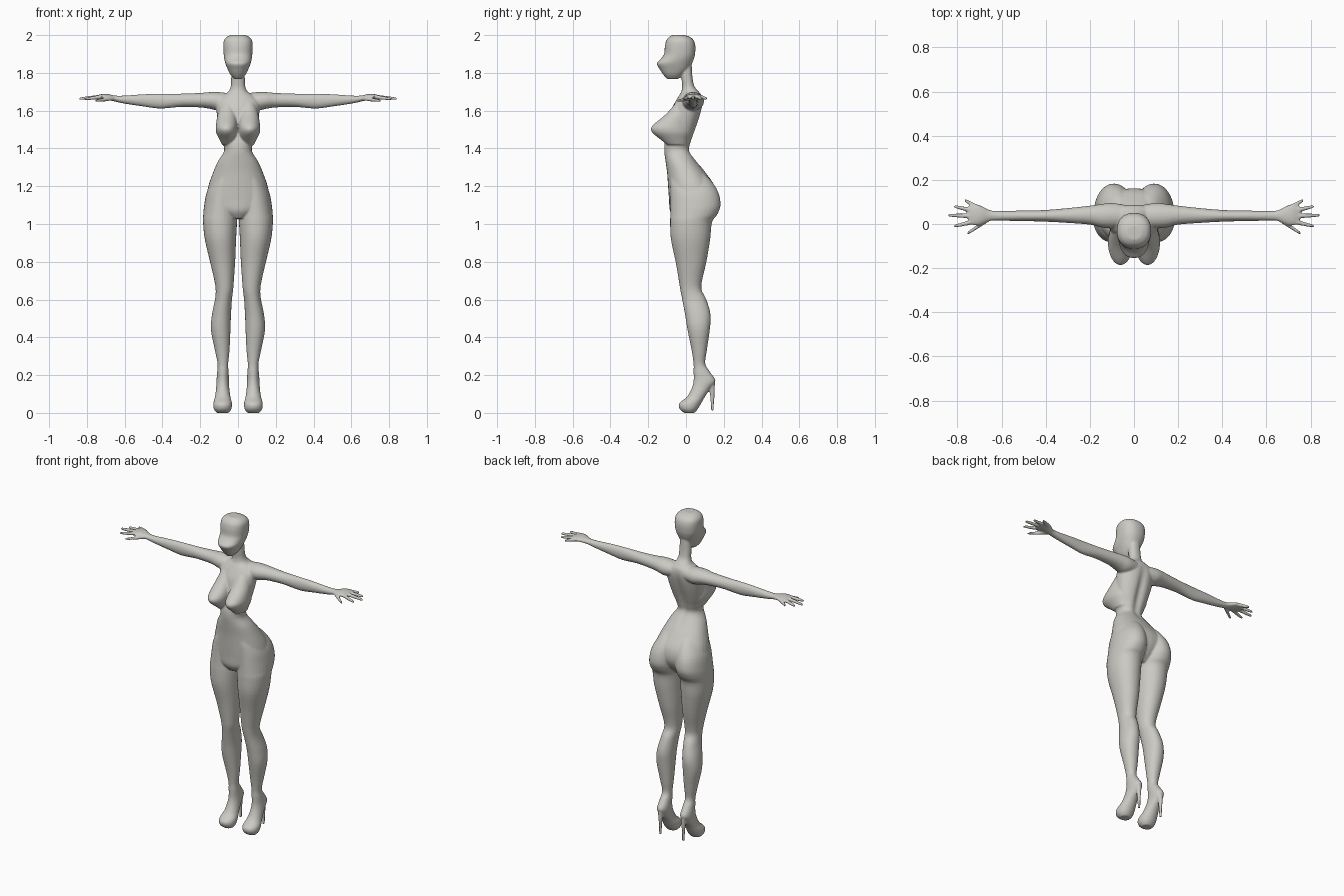
import bpy, bmesh, math

bm = bmesh.new()


def spline(rows, steps=4):
    """Catmull-Rom interpolation of the section rows."""
    out = []
    for i in range(len(rows) - 1):
        p0, p1 = rows[max(i - 1, 0)], rows[i]
        p2, p3 = rows[i + 1], rows[min(i + 2, len(rows) - 1)]
        for s in range(steps):
            t = s / steps
            out.append([0.5 * (2 * b + (c - a) * t + (2 * a - 5 * b + 4 * c - d) * t * t
                               + (3 * b - a - 3 * c + d) * t ** 3)
                        for a, b, c, d in zip(p0, p1, p2, p3)])
    return out + [list(rows[-1])]


def loft(rows, axis='z', pair=True, power=2.0, n=32):
    """Closed tube of sections (position, min u, max u, min v, max v)."""
    for side in ((1, -1) if pair else (1,)):
        rings = []
        for t, u0, u1, v0, v1 in spline(rows):
            ring = []
            for k in range(n):
                a = 2 * math.pi * k / n
                c, s = math.cos(a), math.sin(a)
                u = (u0 + u1) / 2 + (u1 - u0) / 2 * math.copysign(abs(c) ** (2 / power), c)
                v = (v0 + v1) / 2 + (v1 - v0) / 2 * math.copysign(abs(s) ** (2 / power), s)
                x, y, z = (u, v, t) if axis == 'z' else (t, u, v)
                ring.append(bm.verts.new((x * side, y, z)))
            rings.append(ring)
        for a, b in zip(rings, rings[1:]):
            for k in range(n):
                bm.faces.new((a[k], a[(k + 1) % n], b[(k + 1) % n], b[k]))
        bm.faces.new(rings[0])
        bm.faces.new(rings[-1])


def central(rows):
    """Rows (z, half width, front, back) to symmetric sections."""
    return [(z, -w, w, f, b) for z, w, f, b in rows]


# torso and neck
loft(central([
    (1.03, .05, -.06, .09), (1.07, .12, -.085, .13), (1.13, .165, -.09, .16),
    (1.20, .157, -.095, .152), (1.27, .133, -.10, .105), (1.33, .107, -.108, .058),
    (1.385, .074, -.115, .023), (1.43, .08, -.113, .03), (1.48, .095, -.10, .046),
    (1.55, .108, -.09, .07), (1.61, .115, -.075, .086), (1.65, .115, -.055, .09),
    (1.68, .085, -.037, .083), (1.70, .052, -.025, .068), (1.73, .038, -.02, .044),
    (1.78, .036, -.025, .034), (1.85, .034, -.03, .03)]), pair=False, power=2.2)

# head
loft(central([
    (1.768, .02, -.10, -.04), (1.79, .04, -.12, -.015), (1.82, .055, -.14, .015),
    (1.85, .067, -.155, .032), (1.875, .073, -.133, .042), (1.90, .076, -.116, .048),
    (1.94, .078, -.112, .05), (1.97, .075, -.105, .042), (1.99, .06, -.09, .022),
    (2.001, .035, -.07, -.01)]), pair=False, power=2.3)

# breasts
loft([(1.64, .02, .09, -.055, .02), (1.58, .008, .108, -.108, .02),
      (1.53, .004, .116, -.168, .02), (1.505, .004, .118, -.186, .02),
      (1.48, .005, .114, -.175, .02), (1.45, .012, .10, -.138, .01),
      (1.42, .03, .085, -.10, 0)])

# legs with buttocks and shoes
loft([(1.30, .01, .09, -.08, .06), (1.24, .002, .13, -.085, .125),
      (1.17, .003, .165, -.082, .170), (1.10, .003, .179, -.082, .183),
      (1.05, .004, .184, -.083, .165), (1.01, .005, .185, -.084, .138),
      (.92, .01, .176, -.08, .128), (.80, .015, .148, -.055, .108),
      (.70, .022, .125, -.038, .085), (.65, .026, .118, -.03, .083),
      (.60, .032, .122, -.02, .108), (.52, .037, .138, -.005, .13),
      (.44, .04, .143, .008, .126), (.33, .045, .122, .03, .11),
      (.26, .052, .108, .04, .102), (.22, .05, .11, .04, .125),
      (.17, .047, .114, .04, .156), (.13, .046, .116, .03, .13),
      (.085, .04, .122, .005, .10), (.05, .032, .131, -.036, .08),
      (.02, .035, .128, -.033, .062), (0, .05, .112, -.01, .045)], power=2.1)

# stiletto heels
loft([(.18, .06, .10, .115, .154), (.11, .068, .092, .125, .152),
      (.06, .072, .088, .13, .149), (.012, .073, .087, .132, .148)], n=16)

# arms and palms
loft([(.03, -.015, .085, 1.61, 1.69), (.10, -.02, .095, 1.60, 1.698),
      (.15, -.015, .09, 1.61, 1.698), (.20, -.003, .083, 1.617, 1.694),
      (.30, .005, .072, 1.62, 1.690), (.41, .011, .063, 1.611, 1.690),
      (.50, .013, .061, 1.622, 1.687), (.60, .015, .059, 1.637, 1.68),
      (.65, .014, .062, 1.648, 1.68), (.69, -.002, .082, 1.657, 1.688),
      (.72, -.006, .09, 1.662, 1.688), (.75, .0, .085, 1.663, 1.68)], axis='x')

# fingers and thumbs: root x, y, z and tip x, y, z
for x0, y0, z0, x1, y1, z1 in (
        (.70, .072, 1.675, .768, .108, 1.664), (.71, .056, 1.676, .815, .08, 1.663),
        (.71, .035, 1.676, .842, .04, 1.663), (.71, .014, 1.675, .815, -.01, 1.661),
        (.66, .02, 1.665, .755, -.043, 1.652)):
    rows = []
    for t, r in ((0, .011), (.4, .0105), (.8, .0085), (.95, .007), (1, .004)):
        y, z = y0 + (y1 - y0) * t, z0 + (z1 - z0) * t
        rows.append((x0 + (x1 - x0) * t, y - r, y + r, z - r, z + r))
    loft(rows, axis='x', n=12)

bmesh.ops.recalc_face_normals(bm, faces=bm.faces)
mesh = bpy.data.meshes.new("body")
bm.to_mesh(mesh)
bm.free()
body = bpy.data.objects.new("body", mesh)
bpy.context.collection.objects.link(body)

# fuse the parts into one skin
remesh = body.modifiers.new("fuse", 'REMESH')
remesh.mode = 'VOXEL'
remesh.voxel_size = .005
smooth = body.modifiers.new("soften", 'SMOOTH')
smooth.factor = .5
smooth.iterations = 4
bpy.context.view_layer.objects.active = body
body.select_set(True)
for name in ("fuse", "soften"):
    bpy.ops.object.modifier_apply(modifier=name)

# spine furrow
for v in body.data.vertices:
    if v.co.y > 0 and 1.3 < v.co.z < 1.68:
        fade = math.sin(math.pi * (v.co.z - 1.3) / .38)
        v.co.y -= .014 * fade * math.exp(-(v.co.x / .025) ** 2)

skin = bpy.data.materials.new("warm grey")
skin.diffuse_color = (.6, .59, .55, 1)
body.data.materials.clear()
body.data.materials.append(skin)
bpy.ops.object.shade_smooth()
